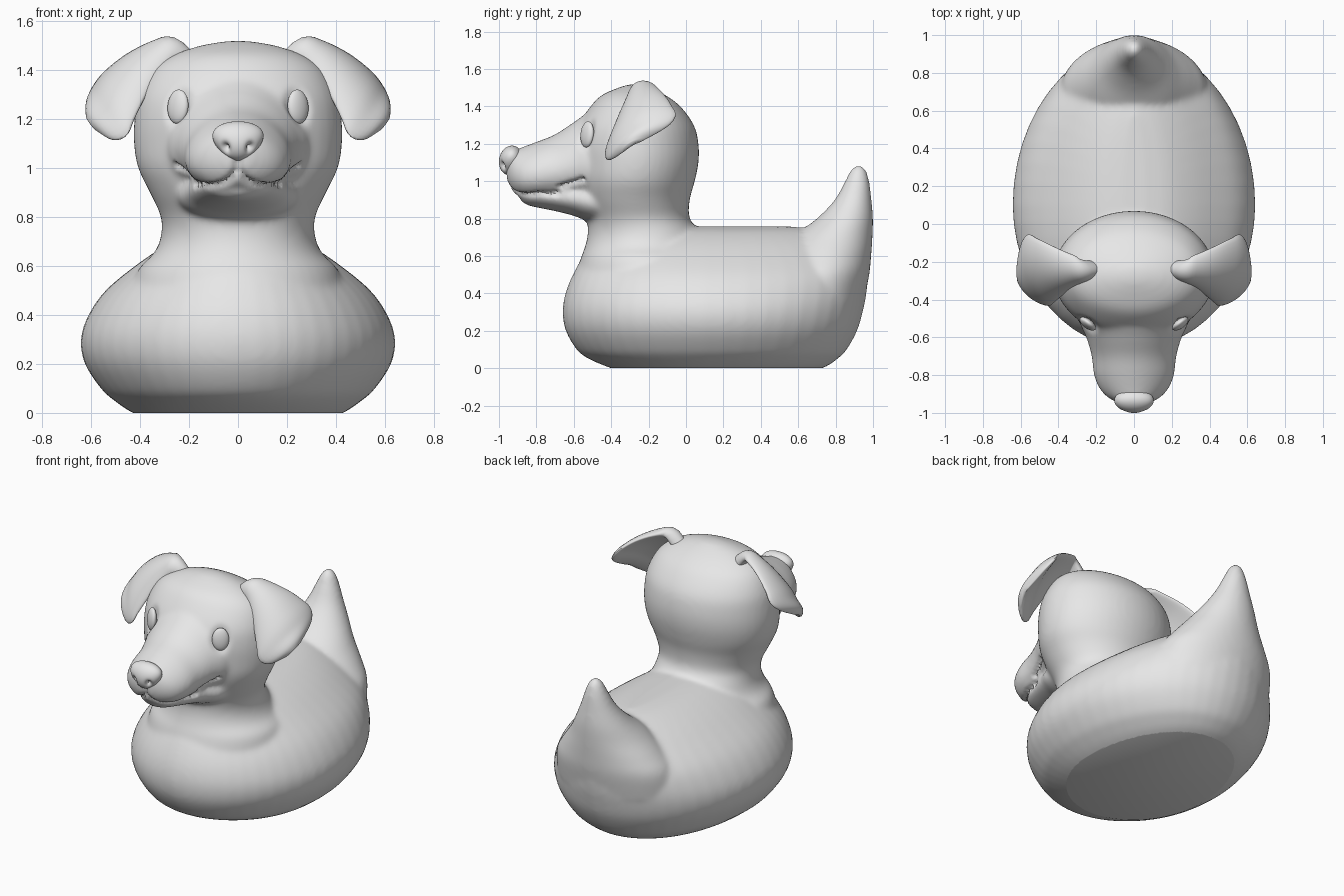
import bpy
import bmesh
from math import sin, cos, pi, radians, exp
from mathutils import Vector, Matrix
from mathutils.bvhtree import BVHTree

cube = bpy.data.objects.get("Cube")
if cube:
    bpy.data.objects.remove(cube, do_unlink=True)

GREY = (0.8, 0.8, 0.8, 1.0)
grey = bpy.data.materials.new("plain grey")
grey.use_nodes = True
grey.diffuse_color = GREY
grey.node_tree.nodes["Principled BSDF"].inputs["Base Color"].default_value = GREY


def smooth_rows(rows, steps=4):
    """Pass a smooth curve through the rows of a profile."""
    rows = [Vector(r) for r in rows]
    out = []
    for i in range(len(rows) - 1):
        a, b = rows[i], rows[i + 1]
        before, after = rows[max(i - 1, 0)], rows[min(i + 2, len(rows) - 1)]
        for s in range(steps):
            t = s / steps
            m, n = (b - before) / 2, (after - a) / 2
            out.append(a + m * t + (3 * (b - a) - 2 * m - n) * t ** 2
                       + (2 * (a - b) + m + n) * t ** 3)
    return out + [rows[-1]]


def loft(bm, rings):
    """Skin a list of rings and close both ends."""
    loops = [[bm.verts.new(p) for p in ring] for ring in rings]
    count = len(loops[0])
    for low, high in zip(loops, loops[1:]):
        for k in range(count):
            j = (k + 1) % count
            bm.faces.new((low[k], low[j], high[j], high[k]))
    bm.faces.new(loops[0][::-1])
    bm.faces.new(loops[-1])


def angles(count=48):
    return [2 * pi * k / count for k in range(count)]


def upright(bm, rows, centre=None):
    """Loft egg-shaped slices; rows hold z, front y, back y, half width."""
    rings = []
    for z, front, back, half in smooth_rows(rows):
        mid = (front + back) / 2 if centre is None else centre
        rings.append([(half * cos(a), mid + sin(a) * (back - mid if sin(a) > 0 else mid - front), z)
                      for a in angles()])
    loft(bm, rings)


def forward(bm, rows, pear):
    """Loft slices along y; rows hold y, half width, top z, bottom z."""
    rings = []
    for y, half, top, low in smooth_rows(rows):
        rings.append([(half * cos(a) * (1 - pear * sin(a)), y,
                       (top + low) / 2 + sin(a) * (top - low) / 2) for a in angles()])
    loft(bm, rings)


def finish(name, bm, angle=45):
    bmesh.ops.recalc_face_normals(bm, faces=bm.faces)
    mesh = bpy.data.meshes.new(name)
    bm.to_mesh(mesh)
    bm.free()
    mesh.materials.clear()
    mesh.materials.append(grey)
    obj = bpy.data.objects.new(name, mesh)
    bpy.context.collection.objects.link(obj)
    bpy.ops.object.select_all(action="DESELECT")
    obj.select_set(True)
    bpy.context.view_layer.objects.active = obj
    bpy.ops.object.shade_smooth_by_angle(angle=radians(angle))
    return obj


# Torso, tail, neck with skull, muzzle and jaw, as overlapping solids
bm = bmesh.new()
upright(bm, [(-.06, -.22, .55, .3), (0, -.4, .73, .43), (.05, -.52, .81, .505),
             (.1, -.585, .86, .56), (.2, -.643, .915, .625), (.3, -.66, .945, .642),
             (.4, -.645, .965, .61), (.5, -.605, .965, .54), (.6, -.55, .91, .42),
             (.68, -.5, .82, .3), (.735, -.4, .7, .18), (.757, -.2, .58, .06)], centre=.1)
upright(bm, [(.35, .4, .95, .4), (.5, .45, .98, .38), (.6, .5, .99, .315),
             (.7, .57, .997, .235), (.8, .7, 1, .165), (.9, .795, .992, .108),
             (1, .85, .98, .066), (1.06, .88, .962, .038), (1.085, .905, .94, .012)])
upright(bm, [(.45, -.6, .2, .44), (.58, -.565, .16, .41), (.65, -.54, .12, .345),
             (.72, -.525, .08, .315), (.8, -.53, .02, .315), (.9, -.57, .02, .36),
             (1, -.595, .047, .408), (1.1, -.6, .067, .425), (1.2, -.6, .067, .423),
             (1.3, -.575, .042, .405), (1.4, -.51, -.03, .35), (1.46, -.45, -.11, .265),
             (1.5, -.36, -.19, .15), (1.518, -.3, -.24, .04)])
forward(bm, [(-.96, .05, 1.12, 1), (-.93, .12, 1.16, .95), (-.88, .175, 1.18, .912),
             (-.8, .21, 1.21, .9), (-.7, .222, 1.25, .9), (-.6, .25, 1.315, .9),
             (-.5, .29, 1.37, .88), (-.3, .3, 1.37, .88)], pear=.15)
forward(bm, [(-.885, .04, .94, .895), (-.85, .1, .97, .872), (-.8, .14, 1, .86),
             (-.7, .175, 1, .84), (-.6, .21, 1, .815), (-.5, .25, 1, .78),
             (-.3, .27, 1, .76)], pear=0)

# Fuse the solids and blend their joins
source = finish("body_source", bm)
remesh = source.modifiers.new("fuse", "REMESH")
remesh.mode = "VOXEL"
remesh.voxel_size = .014
blend = source.modifiers.new("blend", "SMOOTH")
blend.factor = .5
blend.iterations = 12
graph = bpy.context.evaluated_depsgraph_get()
bm = bmesh.new()
fused = bpy.data.meshes.new_from_object(source.evaluated_get(graph))
bm.from_mesh(fused)
bpy.data.objects.remove(source, do_unlink=True)
bpy.data.meshes.remove(fused)
bm.normal_update()
tree = BVHTree.FromBMesh(bm)


def on_surface(p):
    return tree.find_nearest(Vector(p))[0]


# Mouth crease and eye sockets
mouth = smooth_rows([(0, -.96, 1.03), (.012, -.95, .985), (.05, -.93, .93), (.1, -.89, .913),
                     (.16, -.82, .912), (.21, -.72, .925), (.25, -.63, .96), (.29, -.57, .99)])
mouth = [on_surface(p) for p in mouth]
hit = tree.ray_cast(Vector((.245, -2, 1.25)), Vector((0, 1, 0)))[0]
eye_spot = hit if hit else Vector((.245, -.53, 1.25))
moves = []
for v in bm.verts:
    if v.co.y > -.4 or v.co.z < .8:
        continue
    p = Vector((abs(v.co.x), v.co.y, v.co.z))
    crease = min((p - m).length for m in mouth)
    d = p - eye_spot
    d.z *= .7
    depth = .022 * exp(-(crease / .014) ** 2) + .018 * exp(-(d.length / .055) ** 4)
    moves.append((v, v.normal * depth))
for v, move in moves:
    v.co -= move

# Flat base
bmesh.ops.bisect_plane(bm, geom=bm.verts[:] + bm.edges[:] + bm.faces[:],
                       plane_co=(0, 0, 0), plane_no=(0, 0, 1), clear_inner=True)
bmesh.ops.holes_fill(bm, edges=[e for e in bm.edges if e.is_boundary], sides=0)
finish("body", bm)

# Nose, wider at the top, with two nostrils
bm = bmesh.new()
bmesh.ops.create_uvsphere(bm, u_segments=64, v_segments=40, radius=1)
for v in bm.verts:
    x, y, z = v.co
    v.co = Vector((x * .1 * (1 + .3 * z), -.935 + y * .065 + z * .005, 1.11 + z * .08))
bm.normal_update()
for v in bm.verts:
    gap = (Vector((abs(v.co.x), v.co.y, v.co.z)) - Vector((.052, -.985, 1.08)))
    gap.z *= .7
    v.co -= v.normal * .03 * exp(-(gap.length / .016) ** 2)
finish("nose", bm)

# Eyes and floppy ears, mirrored
ear_rows = smooth_rows([(.19, -.24, 1.42, .05, .04), (.265, -.25, 1.495, .07, .035),
                        (.335, -.255, 1.475, .1, .033), (.43, -.265, 1.41, .155, .033),
                        (.51, -.275, 1.33, .205, .035), (.555, -.275, 1.27, .222, .035),
                        (.592, -.285, 1.225, .16, .03), (.61, -.295, 1.195, .06, .012)])
across = Vector((.23, .84, .49)).normalized()
for side, sign in (("left", 1), ("right", -1)):
    mirror = Matrix.Diagonal((sign, 1, 1, 1))

    bm = bmesh.new()
    bmesh.ops.create_uvsphere(bm, u_segments=32, v_segments=20, radius=1)
    facing = Vector((.6, -.8, .1)).to_track_quat("Y", "Z").to_matrix().to_4x4()
    shape = Matrix.Translation(eye_spot) @ facing @ Matrix.Diagonal((.05, .024, .07, 1))
    bmesh.ops.transform(bm, matrix=mirror @ shape, verts=bm.verts)
    finish(side + "_eye", bm)

    bm = bmesh.new()
    spine = [Vector(r[:3]) for r in ear_rows]
    rings = []
    for i, row in enumerate(ear_rows):
        along = spine[min(i + 1, len(spine) - 1)] - spine[max(i - 1, 0)]
        out = along.cross(across).normalized()
        half, thick = row[3], row[4]
        rings.append([spine[i] + across * half * cos(a)
                      + out * (thick * sin(a) - half * .28 * cos(a) ** 2)
                      for a in angles(32)])
    loft(bm, rings)
    bmesh.ops.transform(bm, matrix=mirror, verts=bm.verts)
    finish(side + "_ear", bm, 60)
